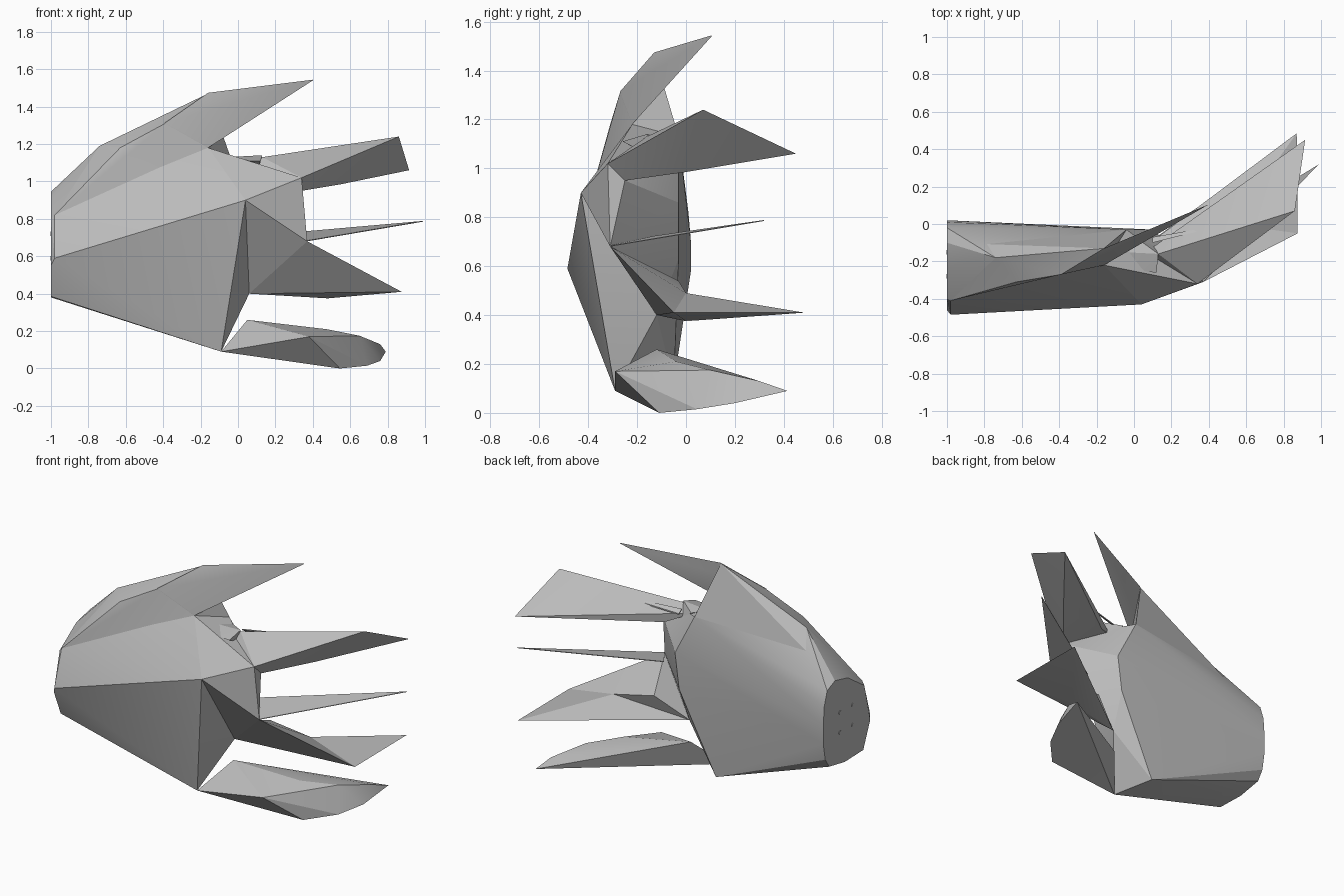
import bpy
import bmesh
import math
from mathutils import Vector

old_cube = bpy.data.objects.get("Cube")
if old_cube:
    bpy.data.objects.remove(old_cube, do_unlink=True)

# Single plain grey used on every part
grey = bpy.data.materials.new("plain grey")
grey.use_nodes = True
grey_colour = (0.5, 0.5, 0.5, 1)
grey.diffuse_color = grey_colour
grey.node_tree.nodes["Principled BSDF"].inputs["Base Color"].default_value = grey_colour


def faceted_part(name, points, thickness=0.0):
    """Wrap corner points in a tight faceted shell; thickness gives flat plates a body."""
    corners = [Vector(p) for p in points]
    if thickness:
        corners += [c + Vector((0, 0, thickness)) for c in corners]
    bm = bmesh.new()
    for c in corners:
        bm.verts.new(c)
    result = bmesh.ops.convex_hull(bm, input=bm.verts[:])
    loose = {v for v in result["geom_interior"] + result["geom_unused"]
             if isinstance(v, bmesh.types.BMVert)}
    bmesh.ops.delete(bm, geom=list(loose), context="VERTS")
    bmesh.ops.dissolve_limit(bm, angle_limit=math.radians(1),
                             verts=bm.verts[:], edges=bm.edges[:])
    bmesh.ops.recalc_face_normals(bm, faces=bm.faces[:])
    mesh = bpy.data.meshes.new(name)
    bm.to_mesh(mesh)
    bm.free()
    mesh.materials.append(grey)
    part = bpy.data.objects.new(name, mesh)
    bpy.context.collection.objects.link(part)
    bpy.ops.object.select_all(action="DESELECT")
    part.select_set(True)
    bpy.context.view_layer.objects.active = part
    bpy.ops.object.shade_smooth_by_angle(angle=math.radians(20))
    return part


def ring(x, y, z, radius, count):
    """Points of an upright circle facing along x."""
    turns = [math.tau * i / count for i in range(count)]
    return [(x, y + radius * math.cos(t), z + radius * math.sin(t)) for t in turns]


# Corners shared between neighbouring parts
ridge = (0.04, -0.43, 0.9)
heel = (-0.09, -0.29, 0.09)
upper_knuckle = (0.34, -0.32, 1.02)
under_knuckle = (0.34, -0.25, 0.95)
middle_knuckle = (0.37, -0.31, 0.68)
lower_knuckle = (0.06, -0.12, 0.4)
thumb_root = (-0.16, -0.22, 1.18)
thumb_peak = (-0.16, -0.13, 1.47)
thumb_bend = (-0.39, -0.27, 1.31)
mound_back = (-0.74, -0.18, 1.19)
back_corner = (-0.04, -0.03, 1.13)
back_upper = (0.1, -0.03, 0.86)
back_lower = (0.07, -0.03, 0.63)
wrist_side = (-0.98, -0.41, 0.82)
wrist_top = (-1, -0.1, 0.945)

# Palm, with the rounded flat wrist end given as (y, z) outline
wrist_outline = [(-0.02, 0.91), (0.01, 0.82), (0.02, 0.7), (0.02, 0.58),
                 (0, 0.47), (-0.04, 0.41), (-0.2, 0.38), (-0.39, 0.385),
                 (-0.46, 0.55), (-0.4, 0.8), (-0.23, 0.915)]
wrist = [(-1, y, z) for y, z in wrist_outline]
faceted_part("palm", wrist + [
    wrist_side, wrist_top, (-0.98, -0.485, 0.59), mound_back,
    ridge, heel, (-0.18, -0.05, 0.12), lower_knuckle, back_lower, back_upper,
    thumb_root, back_corner])

# Knuckle end of the palm, leaving the side above the heel cut in
faceted_part("knuckle_block", [
    ridge, upper_knuckle, under_knuckle, middle_knuckle, lower_knuckle,
    back_lower, back_upper, back_corner, thumb_root])

# Four small studs on the wrist end
for row, z in enumerate((0.59, 0.72)):
    for column, y in enumerate((-0.28, -0.15)):
        studs = ring(-1, y, z, 0.012, 8) + ring(-1.003, y, z, 0.012, 8)
        faceted_part(f"wrist_stud_{row}_{column}", studs)

# Thumb mound and pointed thumb
faceted_part("thumb_mound", [
    wrist_side, wrist_top, mound_back, (-0.63, -0.31, 1.18),
    thumb_bend, thumb_peak, thumb_root, back_corner])
faceted_part("thumb", [thumb_bend, thumb_peak, thumb_root, (0.4, 0.105, 1.54)], 0.004)

# Upper finger with its knuckle and rib
faceted_part("upper_finger", [
    upper_knuckle, under_knuckle, (0.13, -0.16, 1.13), (0.05, -0.16, 1.08),
    (0.2, -0.06, 1.02), (0.86, 0.07, 1.24), (0.915, 0.45, 1.06), (0.55, 0, 0.985)])
faceted_part("upper_knuckle", [
    (-0.06, -0.15, 1.13), (0.02, -0.25, 1.11), (0.12, -0.26, 1.11),
    (0.13, -0.16, 1.14), (0.02, -0.08, 1.12), (0.1, -0.1, 1.03)])
faceted_part("upper_finger_rib", [
    (0.1, -0.1, 1.11), (0.1, -0.07, 1.09), (0.5, 0, 1.135)], 0.008)

# Thin middle finger blade
faceted_part("middle_finger", [
    middle_knuckle, (0.25, -0.13, 0.72), (0.99, 0.32, 0.785)], 0.004)

# Lower finger: sloping base and a pointed end bent back from it
finger_edge = (0.875, -0.05, 0.41)
finger_bend = (0.52, 0, 0.49)
faceted_part("lower_finger_base", [
    middle_knuckle, lower_knuckle, finger_edge, finger_bend, (0.25, -0.03, 0.54)])
faceted_part("lower_finger_end", [
    lower_knuckle, finger_edge, finger_bend, (0.48, 0, 0.375), (0.87, 0.485, 0.41)])

# Bottom finger with a broad curled end
faceted_part("bottom_finger", [
    heel, (0.05, -0.12, 0.26), (0.38, -0.29, 0.17), (0.475, -0.04, 0.21),
    (0.65, 0.1, 0.175), (0.76, 0.3, 0.13), (0.79, 0.415, 0.09),
    (0.76, 0.2, 0.04), (0.69, 0.045, 0.015), (0.545, -0.11, 0)])
